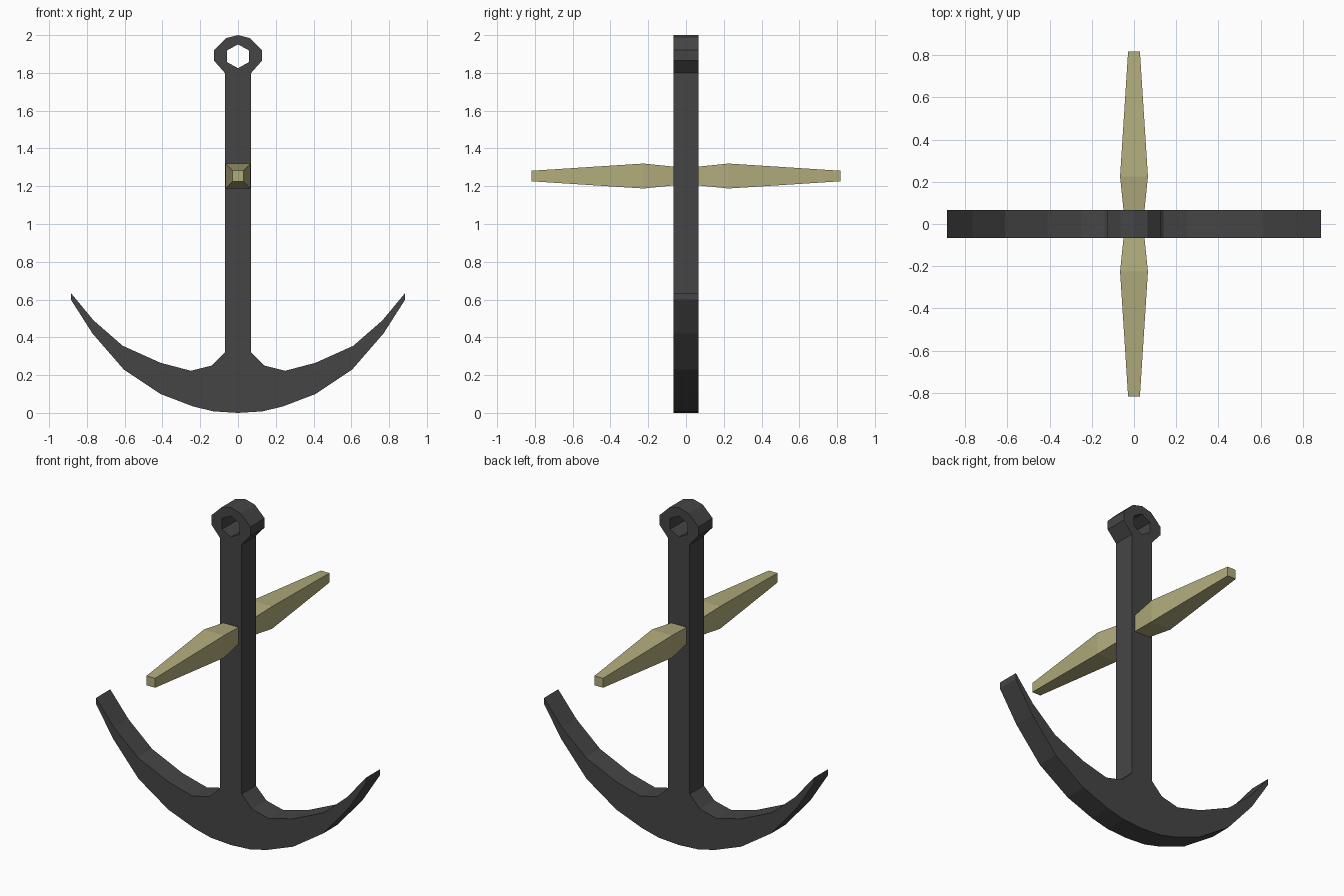
import bpy, bmesh, math
from mathutils import Matrix

if "Cube" in bpy.data.objects:
    bpy.data.objects.remove(bpy.data.objects["Cube"])


def material(name, color):
    m = bpy.data.materials.new(name)
    m.diffuse_color = (*color, 1)
    m.use_nodes = True
    m.node_tree.nodes["Principled BSDF"].inputs["Base Color"].default_value = m.diffuse_color
    return m


def add_object(name, bm, mat):
    bmesh.ops.recalc_face_normals(bm, faces=bm.faces)
    me = bpy.data.meshes.new(name)
    bm.to_mesh(me)
    bm.free()
    me.materials.append(mat)
    ob = bpy.data.objects.new(name, me)
    bpy.context.collection.objects.link(ob)
    return ob


def plate(name, loops, half, mat):
    """Extrude closed x/z outlines (later ones are holes) to y = +-half."""
    cu = bpy.data.curves.new(name + "_outline", 'CURVE')
    cu.dimensions, cu.fill_mode, cu.extrude = '2D', 'BOTH', half
    for pts in loops:
        s = cu.splines.new('POLY')
        s.points.add(len(pts) - 1)
        for p, (x, z) in zip(s.points, pts):
            p.co = (x, z, 0, 1)
        s.use_cyclic_u = True
    tmp = bpy.data.objects.new(name + "_outline", cu)
    bpy.context.collection.objects.link(tmp)
    me = bpy.data.meshes.new_from_object(tmp)
    bm = bmesh.new()
    bm.from_mesh(me)
    bpy.data.objects.remove(tmp)
    bpy.data.curves.remove(cu)
    bpy.data.meshes.remove(me)
    bmesh.ops.remove_doubles(bm, verts=bm.verts, dist=1e-4)
    bmesh.ops.transform(bm, matrix=Matrix.Rotation(math.pi / 2, 4, 'X'), verts=bm.verts)
    for f in bm.faces:
        f.smooth = False
    return add_object(name, bm, mat)


iron = material("dark_iron", (0.06, 0.06, 0.06))
wood = material("pale_wood", (0.44, 0.41, 0.2))

# Anchor body: right half outline from keel to ring top, mirrored
right = [(0.13, 0.008), (0.24, 0.035), (0.41, 0.10), (0.605, 0.23), (0.77, 0.42),
         (0.885, 0.60), (0.885, 0.635), (0.765, 0.49), (0.61, 0.355), (0.41, 0.265),
         (0.25, 0.223), (0.14, 0.25), (0.07, 0.32), (0.07, 1.80), (0.128, 1.866),
         (0.128, 1.92), (0.063, 1.984)]
outline = [(0, 0)] + right + [(0, 2)] + [(-x, z) for x, z in reversed(right)]
# Hexagonal eye through the ring
eye = [(0.066 * math.sin(i * math.pi / 3), 1.888 + 0.063 * math.cos(i * math.pi / 3))
       for i in range(6)]
plate("anchor_body", [outline, eye], 0.067, iron)

# Cross stock: square sections lofted along y
bm = bmesh.new()
rings = []
for y, h in [(-0.817, 0.028), (-0.225, 0.066), (0, 0.043), (0.225, 0.066), (0.817, 0.028)]:
    rings.append([bm.verts.new((sx * h, y, 1.254 + sz * h))
                  for sx, sz in ((-1, -1), (1, -1), (1, 1), (-1, 1))])
for a, b in zip(rings, rings[1:]):
    for i in range(4):
        j = (i + 1) % 4
        bm.faces.new((a[i], a[j], b[j], b[i]))
bm.faces.new(rings[0])
bm.faces.new(rings[-1])
add_object("cross_stock", bm, wood)
